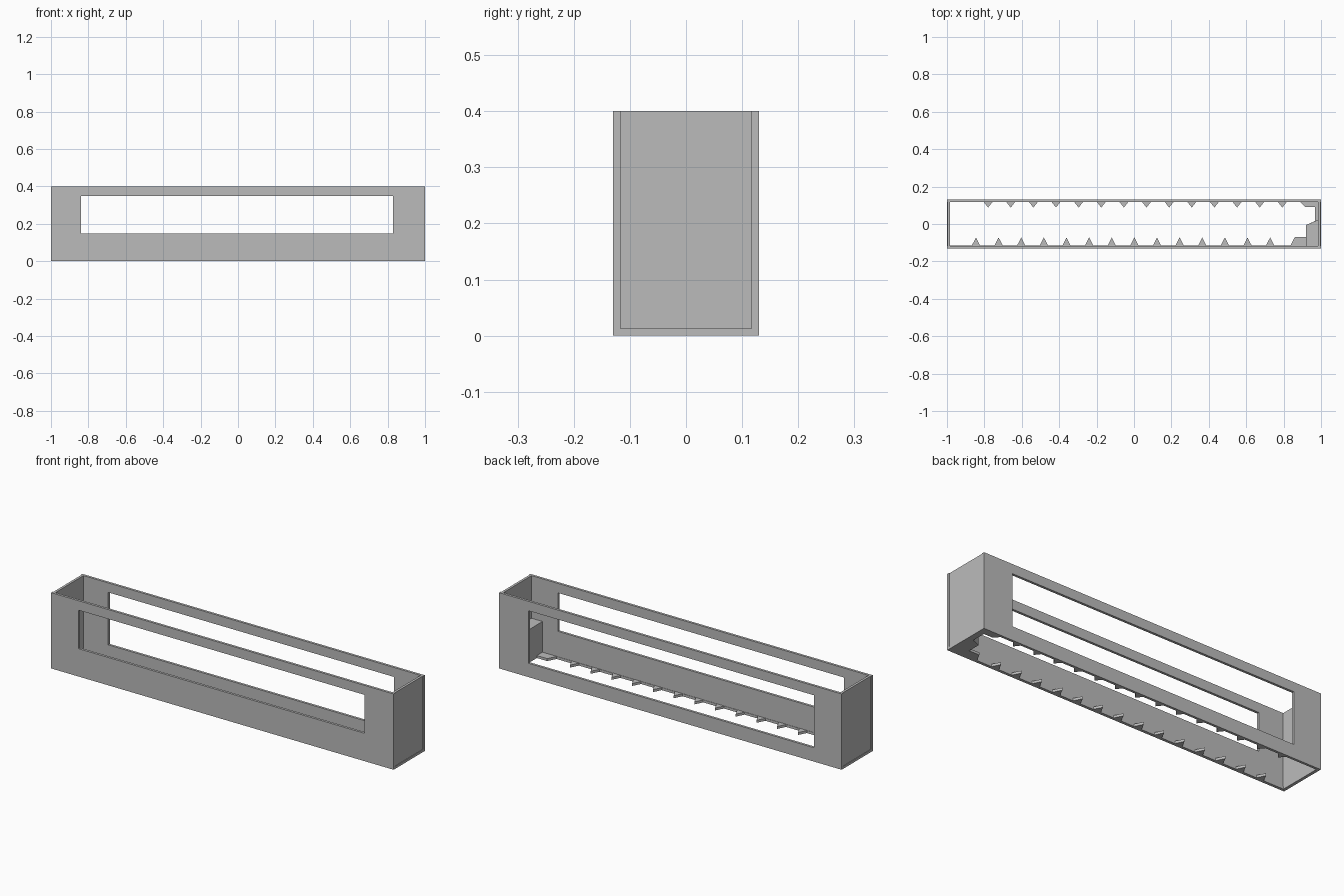
import bpy
import bmesh

cube = bpy.data.objects.get("Cube")
if cube:
    bpy.data.objects.remove(cube, do_unlink=True)

grey = bpy.data.materials.new("plain_grey")
grey.use_nodes = True
GREY = (0.5, 0.5, 0.5, 1)
grey.diffuse_color = GREY
grey.node_tree.nodes["Principled BSDF"].inputs["Base Color"].default_value = GREY

W, D, H = 1.0, 0.13, 0.4      # half width, half depth, height
T = 0.013                     # sheet thickness


def finish(name, bm):
    bmesh.ops.recalc_face_normals(bm, faces=bm.faces)
    mesh = bpy.data.meshes.new(name)
    bm.to_mesh(mesh)
    bm.free()
    mesh.materials.append(grey)
    obj = bpy.data.objects.new(name, mesh)
    bpy.context.collection.objects.link(obj)
    return obj


def extrude(bm, faces, offset):
    out = bmesh.ops.extrude_face_region(bm, geom=faces, use_keep_orig=True)
    verts = [g for g in out["geom"] if isinstance(g, bmesh.types.BMVert)]
    bmesh.ops.translate(bm, verts=verts, vec=offset)


def add_prism(bm, points, z0, z1):
    face = bm.faces.new([bm.verts.new((x, y, z0)) for x, y in points])
    extrude(bm, [face], (0, 0, z1 - z0))


def prism(name, points, z0, z1):
    bm = bmesh.new()
    add_prism(bm, points, z0, z1)
    return finish(name, bm)


def rect(x0, x1, y0, y1):
    return [(x0, y0), (x1, y0), (x1, y1), (x0, y1)]


def frame(name, xs, ys, offset, place):
    """Sheet on a 4 x 4 grid of lines with the middle cell left open."""
    bm = bmesh.new()
    grid = [[bm.verts.new(place(x, y)) for y in ys] for x in xs]
    faces = []
    for i in range(3):
        for j in range(3):
            if (i, j) != (1, 1):
                faces.append(bm.faces.new((grid[i][j], grid[i + 1][j],
                                           grid[i + 1][j + 1], grid[i][j + 1])))
    extrude(bm, faces, offset)
    return finish(name, bm)


# Long walls, each with a window; the back window reaches lower
window_x = (-W, -0.84, 0.83, W)
frame("front_wall", window_x, (T, 0.147, 0.35, H), (0, T, 0),
      lambda x, z: (x, -D, z))
frame("back_wall", window_x, (T, 0.073, 0.35, H), (0, -T, 0),
      lambda x, z: (x, D, z))

# End panels, set just inside the corners
for side, name in ((-1, "right_end_panel"), (1, "left_end_panel")):
    x0, x1 = sorted((side * (W - 0.003), side * (W - 0.003 - T)))
    prism(name, rect(x0, x1, T - D, D - T), T, H)

# Open base rim
frame("base_rim", (-W, -W + 0.016, W - 0.016, W),
      (-D, -D + 0.015, D - T, D), (0, 0, T), lambda x, y: (x, y, 0))

# Rows of teeth along the base opening
for name, start, root, tip in (("front_teeth", -0.845, T - D, -0.072),
                               ("back_teeth", -0.78, D - T, 0.088)):
    bm = bmesh.new()
    for i in range(14):
        x = start + i * 0.121
        add_prism(bm, [(x - 0.023, root), (x + 0.023, root), (x, tip)], 0, T)
    finish(name, bm)

# Base corner plates at one end
prism("front_corner_plate", [(0.835, -0.117), (0.985, -0.117), (0.985, -0.07),
                             (0.86, -0.07)], 0, T)
prism("back_corner_plate", [(0.89, 0.118), (0.915, 0.09), (0.967, 0.09),
                            (0.967, 0.015), (0.92, -0.005), (0.92, -0.07),
                            (0.985, -0.07), (0.985, 0.118)], 0, T)

# Inner block standing against the end panel
prism("inner_block", [(0.92, -0.117), (0.985, -0.117), (0.985, 0.022),
                      (0.92, -0.005)], T, 0.175)
